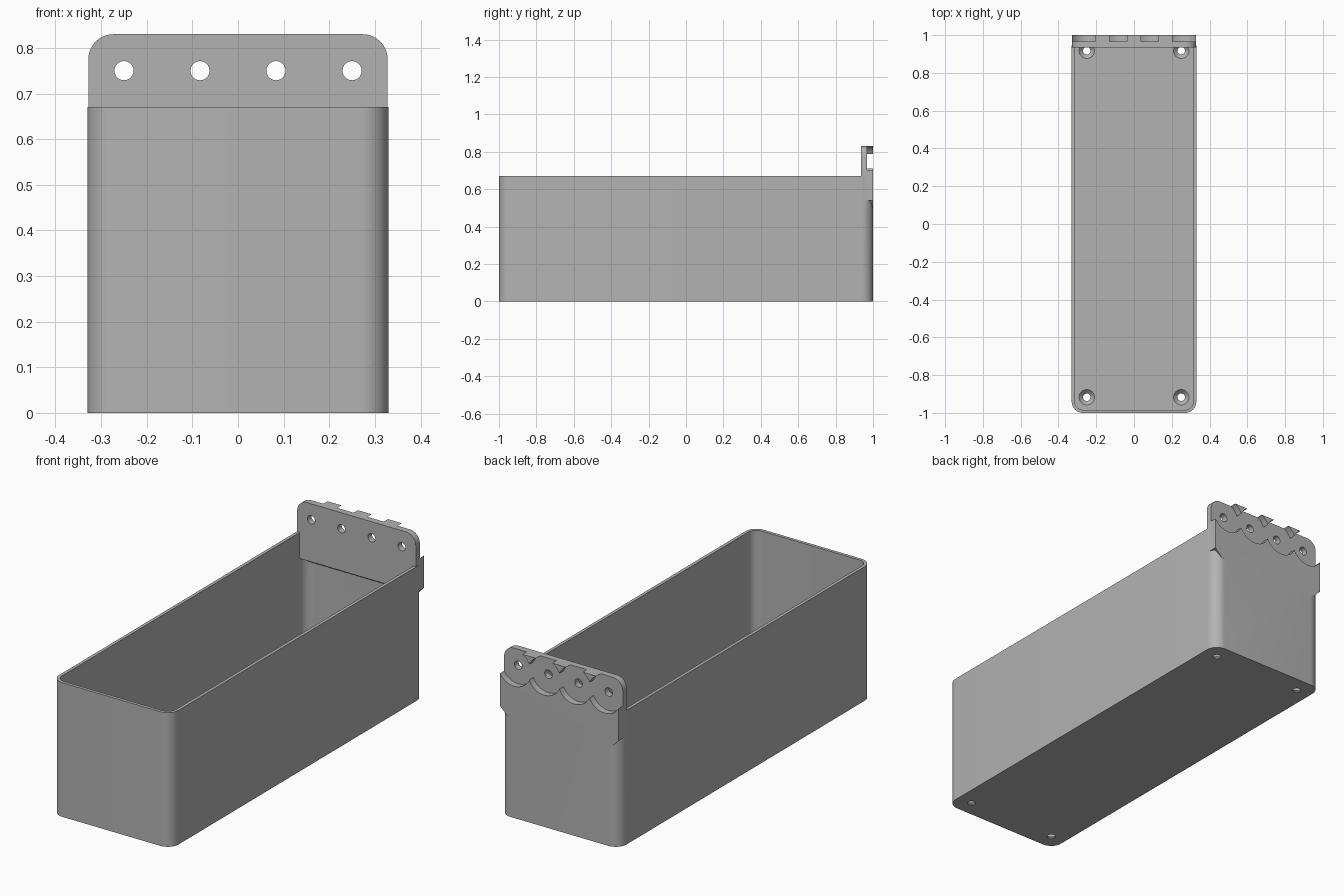
import bpy, bmesh
from math import sin, cos, pi, radians
from mathutils import Matrix

cube = bpy.data.objects.get("Cube")
if cube:
    bpy.data.objects.remove(cube, do_unlink=True)

grey = bpy.data.materials.new("plain grey")
grey.use_nodes = True
colour = (0.45, 0.45, 0.45, 1)
grey.diffuse_color = colour
grey.node_tree.nodes["Principled BSDF"].inputs["Base Color"].default_value = colour


def make(name, bm):
    bmesh.ops.recalc_face_normals(bm, faces=bm.faces)
    mesh = bpy.data.meshes.new(name)
    bm.to_mesh(mesh)
    bm.free()
    mesh.materials.append(grey)
    ob = bpy.data.objects.new(name, mesh)
    bpy.context.collection.objects.link(ob)
    return ob


def arc(cx, cy, r, start, steps=10):
    """Quarter circle, anticlockwise from the start angle."""
    angles = [radians(start + 90 * i / steps) for i in range(steps + 1)]
    return [(cx + r * cos(a), cy + r * sin(a)) for a in angles]


def rounded_rect(hx, hy, r):
    x, y = hx - r, hy - r
    return arc(x, y, r, 0) + arc(-x, y, r, 90) + arc(-x, -y, r, 180) + arc(x, -y, r, 270)


def prism(outline, place, low, high):
    bm = bmesh.new()
    rings = [[bm.verts.new(place(a, b, h)) for a, b in outline] for h in (low, high)]
    bm.faces.new(rings[0])
    bm.faces.new(rings[1])
    n = len(outline)
    for i in range(n):
        j = (i + 1) % n
        bm.faces.new((rings[0][i], rings[0][j], rings[1][j], rings[1][i]))
    return bm


def cylinder(r1, r2, depth, centre, lying=False, segments=48):
    bm = bmesh.new()
    turn = Matrix.Rotation(pi / 2, 4, 'X') if lying else Matrix()
    bmesh.ops.create_cone(bm, cap_ends=True, segments=segments, radius1=r1, radius2=r2,
                          depth=depth, matrix=Matrix.Translation(centre) @ turn)
    return make("cutter", bm)


def combine(target, tool, operation):
    mod = target.modifiers.new(operation.lower(), 'BOOLEAN')
    mod.operation, mod.solver, mod.object = operation, 'EXACT', tool
    bpy.context.view_layer.objects.active = target
    bpy.ops.object.modifier_apply(modifier=mod.name)
    bpy.data.objects.remove(tool, do_unlink=True)


HX, HY, RIM, WALL, FLOOR = 0.33, 1.0, 0.67, 0.016, 0.025
upright = lambda a, b, h: (a, b, h)
facing = lambda a, b, h: (a, h, b)

# Bin body and mounting plate
body = make("storage_bin", prism(rounded_rect(HX, HY, 0.06), upright, 0, RIM))
cavity = make("cavity", prism(rounded_rect(HX - WALL, HY - WALL, 0.06 - WALL),
                              upright, FLOOR, 1.0))
combine(body, cavity, 'DIFFERENCE')

# Plate with rounded top corners, clipped lower corners and a sloped underside
PX, TOP, FRONT, R = 0.328, 0.83, 0.935, 0.055
outline = (arc(PX - R, TOP - R, R, 0) + arc(R - PX, TOP - R, R, 90)
           + [(-PX, 0.54), (-PX + 0.04, 0.5), (PX - 0.04, 0.5), (PX, 0.54)])
bm = prism(outline, facing, FRONT, HY)
for v in bm.verts:
    if v.co.y < 0.95 and v.co.z < 0.54:
        v.co.z = 0.54
bmesh.ops.triangulate(bm, faces=[f for f in bm.faces if len(f.verts) == 4])
bmesh.ops.dissolve_degenerate(bm, dist=1e-5, edges=bm.edges)
combine(body, make("mounting_plate", bm), 'UNION')

# Round pockets behind the plate, each with a screw hole
for i in range(4):
    x = (i - 1.5) / 6
    combine(body, cylinder(0.092, 0.092, 0.1, (x, 0.967 + 0.05, 0.75), True, 64), 'DIFFERENCE')
    combine(body, cylinder(0.021, 0.021, 0.2, (x, 0.95, 0.75), True, 32), 'DIFFERENCE')

# Countersunk floor holes
for x in (-0.25, 0.25):
    for y in (-0.917, 0.917):
        combine(body, cylinder(0.02, 0.02, 0.2, (x, y, 0), False, 32), 'DIFFERENCE')
        combine(body, cylinder(0.02, 0.042, 0.022, (x, y, FLOOR - 0.01), False, 32), 'DIFFERENCE')

bpy.ops.object.select_all(action='DESELECT')
body.select_set(True)
bpy.context.view_layer.objects.active = body
bpy.ops.object.shade_smooth_by_angle(angle=radians(30))
